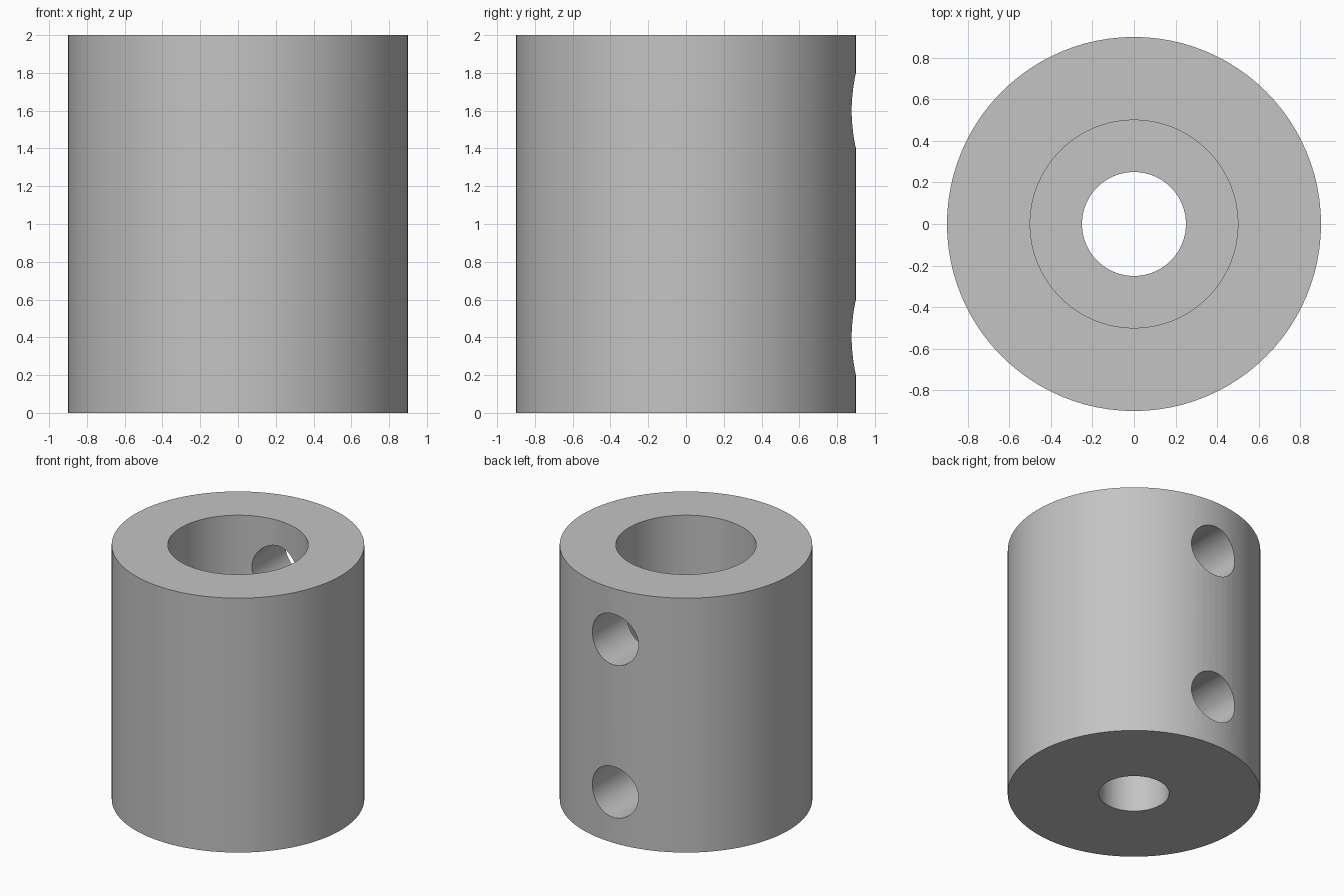
import bpy
from math import cos, sin, tau, radians

SEGMENTS = 96

cube = bpy.data.objects.get("Cube")
if cube:
    bpy.data.objects.remove(cube, do_unlink=True)

# Single metal colour
grey = bpy.data.materials.new("plain grey metal")
grey.use_nodes = True
colour = (0.55, 0.55, 0.55, 1)
grey.diffuse_color = colour
grey.node_tree.nodes["Principled BSDF"].inputs["Base Color"].default_value = colour


def lathe(name, profile):
    """Revolve a closed (radius, height) profile about the z axis."""
    n = len(profile)
    verts = [(r * cos(tau * s / SEGMENTS), r * sin(tau * s / SEGMENTS), z)
             for s in range(SEGMENTS) for r, z in profile]
    faces = []
    for s in range(SEGMENTS):
        a, b = s * n, (s + 1) % SEGMENTS * n
        for i in range(n):
            j = (i + 1) % n
            faces.append((a + i, b + i, b + j, a + j))
    mesh = bpy.data.meshes.new(name)
    mesh.from_pydata(verts, [], faces)
    mesh.materials.append(grey)
    obj = bpy.data.objects.new(name, mesh)
    bpy.context.collection.objects.link(obj)
    return obj


# Sleeve with a wide upper bore stepping down to a narrow lower bore
sleeve = lathe("coupling_sleeve", [(0.25, 0), (0.9, 0), (0.9, 2),
                                   (0.5, 2), (0.5, 1), (0.25, 1)])

# Two radial screw holes through the back wall
for label, z in (("lower", 0.4), ("upper", 1.6)):
    bpy.ops.mesh.primitive_cylinder_add(vertices=64, radius=0.2, depth=1.2,
                                        location=(0, 0.6, z),
                                        rotation=(radians(90), 0, 0))
    cutter = bpy.context.object
    cutter.name = label + "_screw_hole_cutter"
    cutter.hide_render = True
    cutter.data.materials.append(grey)
    cut = sleeve.modifiers.new(label + "_screw_hole", "BOOLEAN")
    cut.operation = "DIFFERENCE"
    cut.solver = "EXACT"
    cut.object = cutter
    bpy.context.view_layer.objects.active = sleeve
    bpy.ops.object.modifier_apply(modifier=cut.name)
    bpy.data.objects.remove(cutter, do_unlink=True)

# Smooth round walls, crisp rims
bpy.ops.object.select_all(action="DESELECT")
sleeve.select_set(True)
bpy.context.view_layer.objects.active = sleeve
bpy.ops.object.shade_smooth_by_angle(angle=radians(30))
